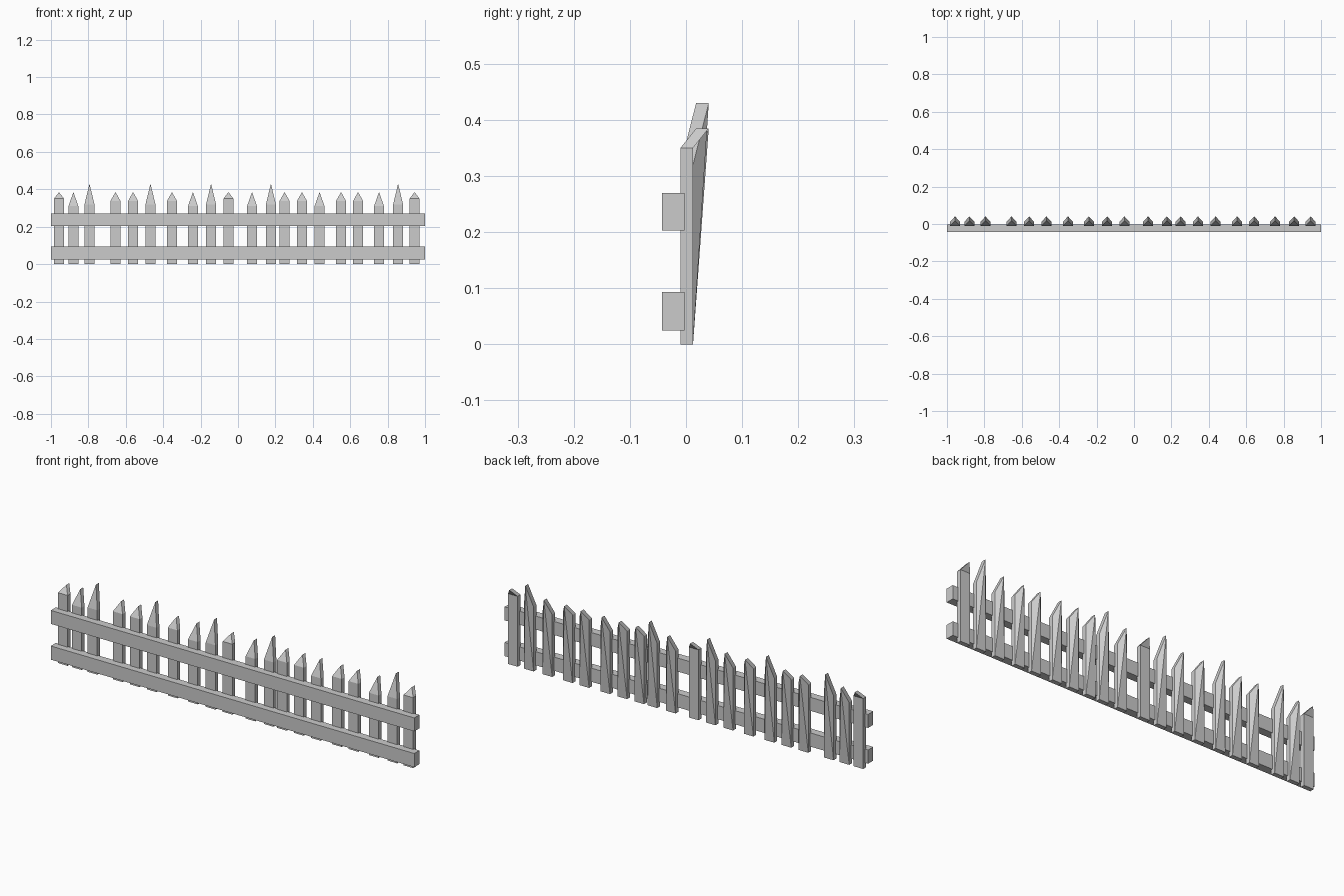
import bpy, bmesh

if "Cube" in bpy.data.objects:
    bpy.data.objects.remove(bpy.data.objects["Cube"])


def make_object(name, points, faces):
    bm = bmesh.new()
    v = [bm.verts.new(p) for p in points]
    for f in faces:
        bm.faces.new([v[i] for i in f])
    bmesh.ops.recalc_face_normals(bm, faces=bm.faces)
    mesh = bpy.data.meshes.new(name)
    bm.to_mesh(mesh)
    bm.free()
    ob = bpy.data.objects.new(name, mesh)
    bpy.context.collection.objects.link(ob)
    return ob


def rail(name, z0, z1):
    pts = [(x, y, z) for x in (-1, 1) for y in (-0.043, -0.003) for z in (z0, z1)]
    make_object(name, pts, [(0, 1, 3, 2), (4, 5, 7, 6), (0, 1, 5, 4),
                            (2, 3, 7, 6), (0, 2, 6, 4), (1, 3, 7, 5)])


def picket(name, x, shoulder, tip, flat_back):
    # Pentagon outline, front then back, with the tip leaning backwards
    w = 0.0265
    pts = []
    for y in (-0.01, 0.0125):
        pts += [(x - w, y, 0), (x + w, y, 0), (x + w, y, shoulder),
                (x, y + 0.028, tip), (x - w, y, shoulder)]
    faces = [(0, 1, 2, 4), (4, 2, 3)]
    faces += [(i, (i + 1) % 5, (i + 1) % 5 + 5, i + 5) for i in range(5)]
    if flat_back:
        faces += [(5, 6, 7, 9), (9, 7, 8)]
    else:
        # Back is creased towards the leaning tip
        faces += [(5, 6, 8), (6, 7, 8), (9, 5, 8)]
    make_object(name, pts, faces)


# Horizontal rails
rail("lower_rail", 0.025, 0.093)
rail("upper_rail", 0.203, 0.27)

# Pickets: A blunt, B sharp, C tall, D medium
kinds = {"A": (0.35, 0.385, True), "B": (0.31, 0.385, False),
         "C": (0.32, 0.43, False), "D": (0.338, 0.385, False)}
xs = [-.957, -.88, -.794, -.655, -.561, -.468, -.353, -.241, -.144, -.051,
      .075, .176, .249, .342, .436, .551, .642, .754, .856, .944]
for i, (x, k) in enumerate(zip(xs, "ABCDDCDBCABCDDBDDBCA")):
    picket(f"picket_{i + 1}", x, *kinds[k])
